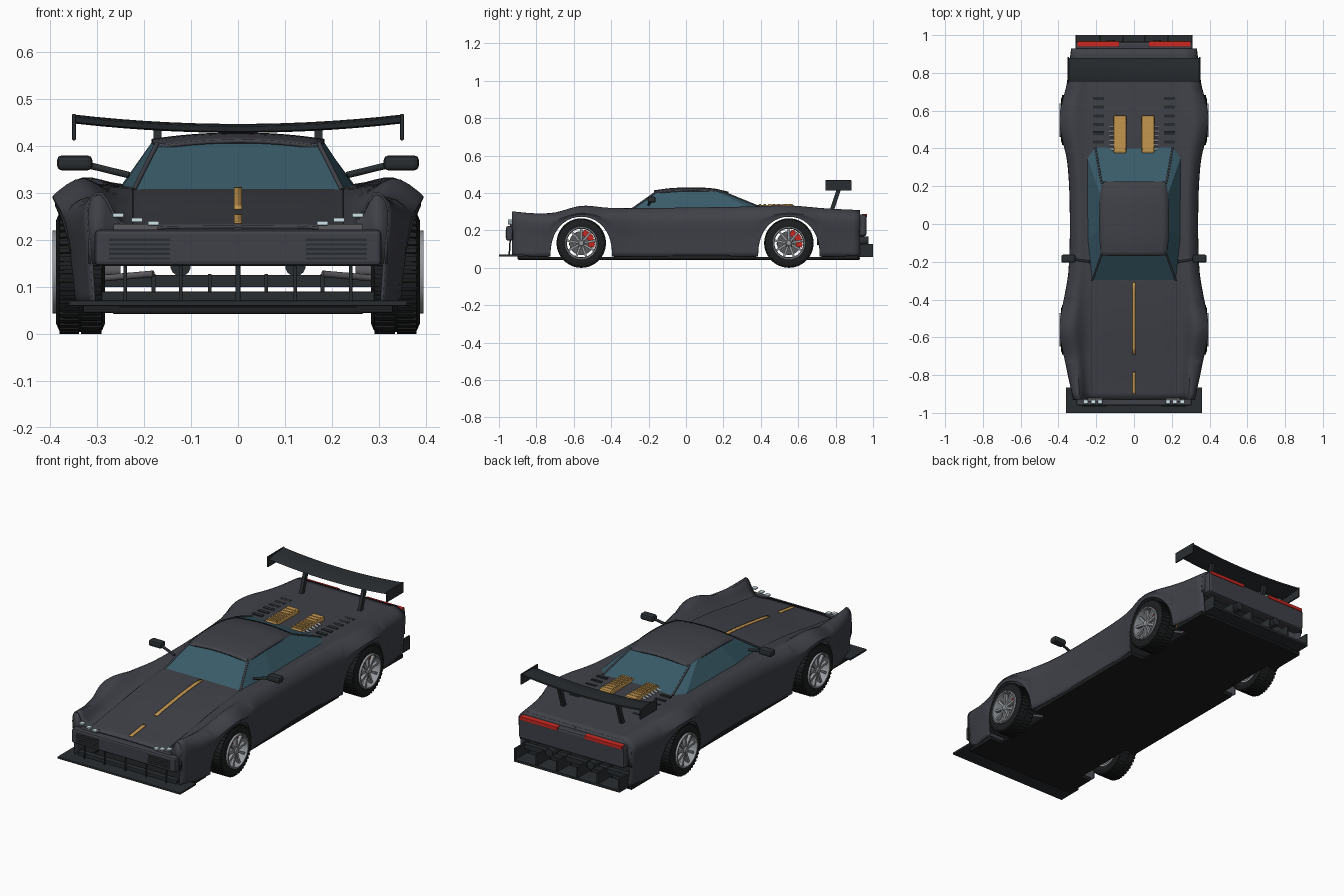
import bpy, bmesh, math
from mathutils import Vector, Matrix

if "Cube" in bpy.data.objects:
    bpy.data.objects.remove(bpy.data.objects["Cube"])

def mat(name, r, g, b):
    m = bpy.data.materials.new(name)
    m.diffuse_color = (r, g, b, 1)
    m.use_nodes = True
    m.node_tree.nodes["Principled BSDF"].inputs["Base Color"].default_value = m.diffuse_color
    return m

PAINT = mat("paint", .05, .053, .065)
BLACK = mat("black_trim", .022, .027, .03)
FLOOR = mat("underfloor", .012, .013, .015)
TYRE = mat("rubber", .012, .013, .014)
GLASS = mat("glass", .04, .105, .14)
GOLD = mat("gold", .55, .31, .08)
METAL = mat("metal", .3, .32, .34)
STEEL = mat("dark_metal", .1, .1, .11)
RED = mat("red", .6, .02, .015)
LAMP = mat("lamp", .65, .8, .85)

def finish(name, bm, m, mirror=False, bevel=0, thick=0, smooth=True, fix=True):
    if fix:
        bmesh.ops.recalc_face_normals(bm, faces=bm.faces)
    me = bpy.data.meshes.new(name)
    bm.to_mesh(me)
    bm.free()
    me.materials.append(m)
    o = bpy.data.objects.new(name, me)
    bpy.context.collection.objects.link(o)
    if smooth:
        bpy.ops.object.select_all(action='DESELECT')
        o.select_set(True)
        bpy.context.view_layer.objects.active = o
        bpy.ops.object.shade_smooth_by_angle(angle=math.radians(35))
    if thick:
        s = o.modifiers.new("thick", 'SOLIDIFY')
        s.thickness, s.offset = thick, 0
    if bevel:
        b = o.modifiers.new("bevel", 'BEVEL')
        b.width, b.segments = bevel, 2
    if mirror:
        o.modifiers.new("mirror", 'MIRROR').use_mirror_merge = False
    return o

def add_box(bm, x0, x1, y0, y1, z0, z1, rot=None):
    c = Matrix.Translation(((x0+x1)/2, (y0+y1)/2, (z0+z1)/2))
    s = Matrix.Diagonal((x1-x0, y1-y0, z1-z0, 1))
    bmesh.ops.create_cube(bm, size=1, matrix=c @ (rot or Matrix()) @ s)

def boxes(name, bounds, m, rot=None, **kw):
    bm = bmesh.new()
    for b in bounds:
        add_box(bm, *b, rot=rot)
    return finish(name, bm, m, smooth=False, **kw)

def rods(name, items, m, mirror=True):
    bm = bmesh.new()
    for p, q, r in items:
        p, q = Vector(p), Vector(q)
        d = q - p
        M = Matrix.Translation((p+q)/2) @ d.to_track_quat('Z', 'Y').to_matrix().to_4x4()
        bmesh.ops.create_cone(bm, cap_ends=True, segments=14, radius1=r, radius2=r, depth=d.length, matrix=M)
    return finish(name, bm, m, mirror=mirror)

def grid(name, rows, m, **kw):
    bm = bmesh.new()
    vs = [[bm.verts.new(p) for p in r] for r in rows]
    for a, b in zip(vs, vs[1:]):
        for i in range(len(a)-1):
            bm.faces.new((a[i], a[i+1], b[i+1], b[i]))
    return finish(name, bm, m, **kw)

def spline(keys, rows, t):
    """Cubic curve through rows at uneven keys."""
    i = max(0, min(len(keys)-2, sum(k <= t for k in keys)-1))
    h = keys[i+1]-keys[i]
    u = (t-keys[i])/h
    def slope(j, c):
        a, b = max(j-1, 0), min(j+1, len(keys)-1)
        return (rows[b][c]-rows[a][c])/(keys[b]-keys[a])
    return [(2*u**3-3*u*u+1)*rows[i][c] + (u**3-2*u*u+u)*h*slope(i, c)
            + (3*u*u-2*u**3)*rows[i+1][c] + (u**3-u*u)*h*slope(i+1, c) for c in range(len(rows[0]))]

# body stations: y, then centre z, hood edge x z, fender crest x z, shoulder x z, sill x
ST = [(-.93, .228, .240, .226, .290, .298, .318, .265, .305),
      (-.80, .245, .245, .244, .297, .288, .345, .255, .335),
      (-.70, .260, .250, .258, .307, .293, .365, .262, .345),
      (-.56, .280, .250, .280, .328, .328, .388, .296, .372),
      (-.42, .297, .250, .295, .315, .318, .370, .272, .347),
      (-.25, .308, .250, .308, .300, .313, .342, .260, .335),
      (.05, .318, .250, .314, .295, .316, .335, .260, .326),
      (.32, .320, .250, .316, .305, .321, .348, .265, .334),
      (.55, .316, .250, .316, .330, .330, .388, .296, .370),
      (.75, .308, .245, .308, .303, .312, .350, .268, .336),
      (.93, .301, .240, .301, .280, .303, .328, .265, .312)]
KEYS = [s[0] for s in ST]
body = lambda y: spline(KEYS, [s[1:] for s in ST], y)
AXLES, AR = (-.56, .55), .165

def section(y, low=.06):
    hc, xe, ze, xf, zf, xo, zo, xs = body(y)
    for c in AXLES:  # the lower edge follows the wheel arch
        if abs(y-c) < AR:
            low = .06 + .213*(1-((y-c)/AR)**2)**.42
    xb = xs + (xo-xs)*(low-.06)/(zo-.06)
    ctl = [(0, hc), (xe*.6, hc*.35+ze*.65), (xe, ze), (xf, zf), (xo, zo), ((xo+xb)/2, (zo+low)/2), (xb, low)]
    half = [spline(range(7), ctl, k/4) for k in range(25)]
    return [(-x, y, z) for x, z in half[:0:-1]] + [(x, y, z) for x, z in half]

# body shell
ys = [-.93+1.86*i/50 for i in range(51)]
ys = [y for y in ys if all(abs(y-c) > AR+.008 for c in AXLES)]
ys += [c+AR*math.cos(math.pi*i/20) for c in AXLES for i in range(21)]
grid("body_shell", [section(y) for y in sorted(ys)], PAINT, thick=.006, fix=False)
# fender noses and tail panel close the shell ends
for n, y, z0, k in (("fender_nose_panel", -.928, .15, 30), ("tail_panel", .928, .17, 24)):
    top = [p for p in section(y)[k:] if p[2] > z0]
    grid(n, [top, [(x, y, z0) for x, _, _ in top]], PAINT, mirror=True, thick=.004)

# glasshouse and roof
base = [(.222, -.30, .306), (.247, -.08, .312), (.247, .35, .318), (.205, .405, .32)]
head = [(.172, -.16, .405), (.182, -.03, .41), (.18, .16, .409), (.172, .215, .398)]
ring = lambda p: p + [(-x, y, z) for x, y, z in reversed(p)] + p[:1]
grid("cabin_glass", [ring(base), ring(head)], GLASS, smooth=False)
RK, RP = (-.17, -.08, .03, .14, .225), [(.175, .41), (.182, .422), (.184, .425), (.181, .421), (.174, .403)]
roof = []
for i in range(17):
    y = -.17+.395*i/16
    w, z = spline(RK, RP, y)
    roof.append([(w*k/6, y, z-.014*(k/6)**2) for k in range(-6, 7)])
grid("roof", roof, PAINT, thick=.008, fix=False)
rods("roof_pillars", [(base[0], head[0], .005), (base[3], head[3], .005)], PAINT)

# hood stripe
for n, a, b in (("hood_stripe_rear", -.31, -.69), ("hood_stripe_front", -.785, -.90)):
    grid(n, [[(x, y, body(y)[0]+.005) for x in (-.009, .009)] for y in (a+(b-a)*i/10 for i in range(11))],
         GOLD, thick=.006)
# panel seams on the hood
grid("hood_seam", [[(x, y, body(y)[2]+.0045) for x in (.222, .226)] for y in (-.9+.06*i for i in range(11))],
     BLACK, mirror=True)

# nose: bumper, grille slats, headlights
boxes("front_bumper", [(-.305, .305, -.962, -.915, .145, .222)], PAINT, bevel=.009)
boxes("bumper_grille", [(.145, .275, -.965, -.955, .158+.01*i, .163+.01*i) for i in range(5)], BLACK, mirror=True)
boxes("headlights", [(x-.012, x+.012, -.952, -.93, z-.004, z+.005)
                     for x, z in ((.18, .235), (.215, .242), (.255, .252))], LAMP, mirror=True, bevel=.002)
boxes("headlight_brackets", [(.17, .265, -.94, -.92, .222, .234)], STEEL, mirror=True)
# splitter and its struts
boxes("front_splitter", [(-.36, .36, -1, -.865, .06, .071)], BLACK, bevel=.002)
boxes("splitter_lip", [(-.29, .29, -.93, -.90, .07, .09)], BLACK, bevel=.002)
rods("splitter_struts", [((x, -.945, .068), (x, -.94, .15), .004) for x in (0.001, .122, .24)], BLACK)

# underfloor
boxes("underfloor", [(-.268, .268, -.90, .93, .042, .058)], FLOOR, bevel=.006)
boxes("side_floor", [(.25, .332, -.385, .375, .045, .068), (.25, .33, -.90, -.735, .045, .066),
                     (.25, .325, .725, .92, .045, .066)], FLOOR, mirror=True, bevel=.003)

# tail: bumper, lights, exhausts, diffuser
boxes("rear_bumper", [(-.31, .31, .90, .965, .168, .285)], PAINT, bevel=.012)
boxes("tail_lights", [(.08, .30, .94, .968, .27, .288)], RED, mirror=True, bevel=.002)
rods("exhausts", [((.122, .70, .145), (.122, .975, .145), .022)], BLACK)
boxes("diffuser_plate", [(-.31, .31, .90, 1, .058, .07)], BLACK)
boxes("diffuser_fins", [(x-.004, x+.004, .88, 1, .06, .128) for x in (.06, .18, .306)], BLACK, mirror=True)
boxes("diffuser_crossbar", [(-.31, .31, .90, .925, .10, .125)], BLACK)

# engine covers with intake runners, deck louvres
boxes("engine_cover", [(.04, .108, .375, .575, .305, .338)], GOLD, mirror=True, bevel=.008,
      rot=Matrix.Rotation(.03, 4, 'X'))
boxes("engine_cover_ribs", [(.046, .102, .39+.025*i, .402+.025*i, .33, .342) for i in range(7)], GOLD, mirror=True)
rods("intake_runners", [((.10, .395+.024*i, .328), (.127, .395+.024*i, .318), .006) for i in range(6)], METAL)
boxes("deck_louvres", [(.158, .216, .427+.046*i, .443+.046*i, .308, .326-.002*i) for i in range(6)], BLACK,
      mirror=True, rot=Matrix.Rotation(.1, 4, 'X'))

# rear wing: bowed aerofoil, end plates, supports
prof = [(.755, .0), (.79, .011), (.83, .014), (.88, .016), (.88, .008), (.83, .002), (.79, -.003), (.755, 0)]
grid("wing_blade", [[(x, y, .431+.02*(x/.35)**2+z) for y, z in prof] for x in (-.35+.05*i for i in range(15))],
     BLACK)
boxes("wing_end_plates", [(.345, .353, .745, .885, .412, .468)], BLACK, mirror=True, bevel=.002)
boxes("wing_supports", [(.163, .18, .788, .81, .29, .442)], BLACK, mirror=True, rot=Matrix.Rotation(-.32, 4, 'X'))

# mirrors
boxes("door_mirrors", [(.31, .385, -.205, -.162, .348, .38)], BLACK, mirror=True, bevel=.01)
rods("mirror_stalks", [((.232, -.20, .338), (.33, -.185, .362), .007)], BLACK)

# wheels
def lathe(name, c, prof, m, seg=40):
    rows = []
    for i in range(seg+1):
        a = 2*math.pi*i/seg
        rows.append([(x, c+r*math.cos(a), .132+r*math.sin(a)) for x, r in prof])
    bm = bmesh.new()
    vs = [[bm.verts.new(p) for p in r] for r in rows[:-1]]
    for a, b in zip(vs, vs[1:]+vs[:1]):
        for i in range(len(a)-1):
            bm.faces.new((a[i], a[i+1], b[i+1], b[i]))
    bmesh.ops.remove_doubles(bm, verts=bm.verts, dist=1e-6)
    finish(name, bm, m, mirror=True)

def wheel(c, tag):
    lathe(tag+"_tyre", c, [(.288, .086), (.283, .11), (.289, .124), (.30, .128), (.37, .128), (.381, .124),
                           (.387, .11), (.384, .086), (.288, .086)], TYRE, 48)
    lathe(tag+"_rim", c, [(.288, .086), (.384, .089), (.395, .088), (.395, .081), (.375, .077), (.288, .077),
                          (.288, .086)], METAL)
    lathe(tag+"_hub", c, [(.33, 0.0), (.33, .025), (.378, .022), (.390, .013), (.390, 0.0)], METAL, 20)
    lathe(tag+"_brake_disc", c, [(.325, 0.0), (.325, .064), (.335, .064), (.335, 0.0)], STEEL, 32)
    centre = Matrix.Translation((0, c, .132))
    spokes, tread, caliper = bmesh.new(), bmesh.new(), bmesh.new()
    for i in range(9):
        b = bmesh.new()
        add_box(b, .368, .384, -.006, .006, .012, .08)
        b.transform(centre @ Matrix.Rotation(2*math.pi*i/9, 4, 'X'))
        me = bpy.data.meshes.new("t"); b.to_mesh(me); b.free()
        spokes.from_mesh(me); bpy.data.meshes.remove(me)
    for i in range(44):
        for x0, x1, o in ((.29, .334, 0), (.338, .38, .5)):
            a = 2*math.pi*(i+o)/44
            R = Matrix.Rotation(a, 4, 'X')
            p = R @ Vector((0, 0, .128)) + Vector((0, c, .132))
            add_box(tread, x0, x1, p.y-.0055, p.y+.0055, p.z-.004, p.z+.004, rot=R)
    for i in range(5):  # caliper blocks around the rear of the disc
        R = Matrix.Rotation(math.radians(-100+20*i), 4, 'X')
        p = R @ Vector((0, 0, .056)) + Vector((0, c, .132))
        add_box(caliper, .318, .356, p.y-.011, p.y+.011, p.z-.017, p.z+.017, rot=R)
    finish(tag+"_spokes", spokes, METAL, mirror=True, smooth=False)
    finish(tag+"_tyre_tread", tread, TYRE, mirror=True, smooth=False)
    finish(tag+"_brake_caliper", caliper, RED, mirror=True, smooth=False)
    rods(tag+"_suspension", [((.33, c, .115), (.18, c-.06, .128), .007), ((.33, c, .115), (.18, c+.06, .128), .007),
                             ((.33, c, .16), (.2, c, .21), .007), ((.33, c, .132), (.25, c, .135), .016)], STEEL)

wheel(AXLES[0], "front_wheel")
wheel(AXLES[1], "rear_wheel")
